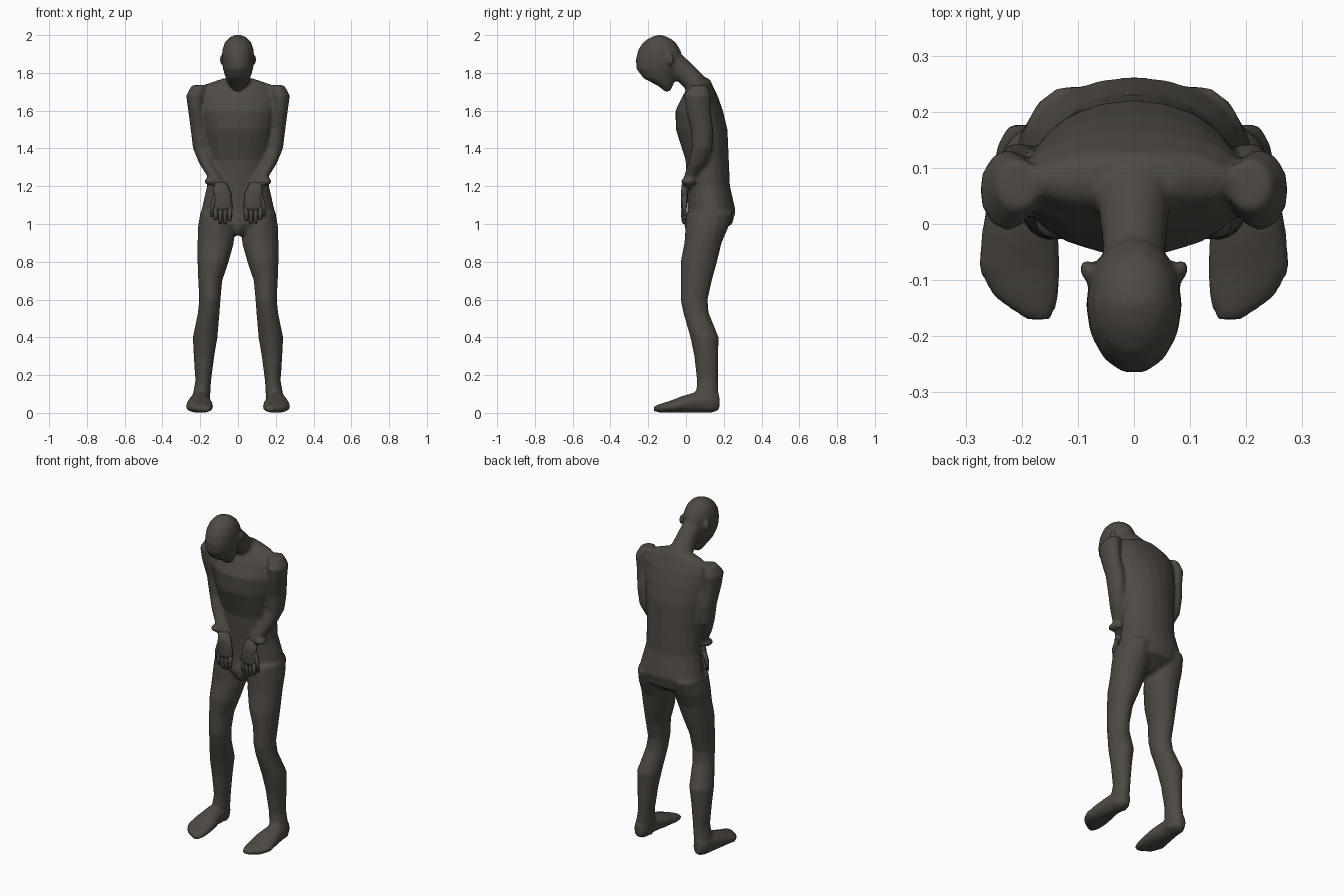
import bpy, bmesh, math
from mathutils import Vector, Matrix

dark = bpy.data.materials.new("dark_bronze")
dark.diffuse_color = (0.075, 0.067, 0.056, 1)


def tube(bm, rings, v=(0, 1, 0), side=1, n=14):
    """Loft closed ellipses (x, y, z, half_width, half_depth); v is the depth direction."""
    v = Vector(v).normalized()
    loops = []
    for x, y, z, a, b in rings:
        loop = []
        for i in range(n):
            t = 2 * math.pi * i / n
            p = Vector((x + a * math.cos(t), y, z)) + v * b * math.sin(t)
            p.x *= side
            loop.append(bm.verts.new(p))
        loops.append(loop)
    for l0, l1 in zip(loops, loops[1:]):
        for i in range(n):
            j = (i + 1) % n
            bm.faces.new((l0[i], l0[j], l1[j], l1[i]))
    bm.faces.new(loops[0])
    bm.faces.new(loops[-1])


def blob(bm, c, r):
    m = Matrix.Translation(c) @ Matrix.Diagonal((*r, 1))
    bmesh.ops.create_uvsphere(bm, u_segments=12, v_segments=8, radius=1, matrix=m)


def finish(bm, name):
    bmesh.ops.recalc_face_normals(bm, faces=bm.faces)
    me = bpy.data.meshes.new(name)
    bm.to_mesh(me)
    bm.free()
    me.materials.append(dark)
    for p in me.polygons:
        p.use_smooth = True
    ob = bpy.data.objects.new(name, me)
    bpy.context.collection.objects.link(ob)
    return ob


body = bmesh.new()

# torso
tube(body, [(0, .09, .94, .06, .06), (0, .12, 1.0, .19, .125), (0, .135, 1.07, .195, .128),
            (0, .12, 1.2, .165, .113), (0, .112, 1.34, .165, .115), (0, .083, 1.5, .19, .137),
            (0, .07, 1.6, .205, .126), (0, .075, 1.68, .205, .092), (0, .08, 1.74, .17, .058),
            (0, .08, 1.77, .08, .045)], n=20)
blob(body, (0, .03, 1.0), (.036, .04, .065))

# neck, leaning forward
tube(body, [(0, .10, 1.68, .085, .06), (0, .065, 1.73, .068, .06),
            (0, -.025, 1.82, .058, .06), (0, -.08, 1.87, .055, .06)], v=(0, .7, .7))

# bowed head: z, front, back, half width
head = [(1.70, -.112, -.085, .022), (1.73, -.145, -.07, .045), (1.77, -.225, -.055, .065),
        (1.82, -.264, -.03, .08), (1.87, -.268, -.02, .086), (1.92, -.256, -.027, .084),
        (1.96, -.23, -.052, .071), (1.985, -.195, -.085, .05), (2.0, -.155, -.125, .02)]
tube(body, [(0, (f + b) / 2, z, w, (b - f) / 2) for z, f, b, w in head])

for s in (1, -1):
    # ear
    blob(body, (s * .086, -.08, 1.87), (.011, .018, .032))
    # arm bent towards the front of the waist
    tube(body, [(.205, .07, 1.735, .04, .045), (.225, .06, 1.68, .05, .072),
                (.22, .065, 1.6, .044, .066), (.206, .085, 1.5, .045, .06),
                (.193, .085, 1.4, .046, .055), (.164, .06, 1.32, .042, .05),
                (.125, .025, 1.25, .037, .037), (.095, .0, 1.19, .035, .02)], side=s)
    # wrist flare
    blob(body, (s * .147, .012, 1.225), (.033, .042, .02))
    # leg
    tube(body, [(.115, .125, 1.06, .085, .125), (.116, .11, .98, .097, .115),
                (.118, .09, .9, .097, .1), (.132, .068, .8, .083, .098),
                (.147, .055, .7, .064, .083), (.149, .043, .6, .057, .073),
                (.155, .053, .53, .058, .068), (.174, .098, .4, .066, .076),
                (.18, .107, .3, .055, .064), (.184, .114, .17, .042, .057),
                (.195, .112, .08, .048, .06), (.197, .11, .02, .048, .062)], side=s)
    # foot
    tube(body, [(.198, .177, .055, .025, .04), (.198, .14, .06, .046, .06),
                (.205, .05, .055, .056, .055), (.203, -.02, .045, .07, .045),
                (.204, -.08, .033, .075, .033), (.192, -.13, .025, .06, .025),
                (.17, -.17, .022, .025, .014)], v=(0, 0, 1), side=s)

# fuse the body parts into one smooth skin
ob = finish(body, "body")
rm = ob.modifiers.new("fuse", 'REMESH')
rm.mode = 'VOXEL'
rm.voxel_size = .01
rm.use_smooth_shade = True
sm = ob.modifiers.new("soften", 'SMOOTH')
sm.factor = .5
sm.iterations = 4

# hands hanging in front of the hips
for s, name in ((1, "left_hand"), (-1, "right_hand")):
    bm = bmesh.new()
    tube(bm, [(.095, .0, 1.22, .034, .022), (.082, -.008, 1.16, .047, .02),
              (.079, -.011, 1.09, .05, .016), (.08, -.011, 1.07, .046, .012)], side=s)
    for k, tip in enumerate((1.015, 1.0, 1.003, 1.02)):
        x = .042 + .025 * k
        tube(bm, [(x, -.011, 1.09, .012, .013), (x + .002, -.015, 1.05, .012, .012),
                  (x + .002, -.012, tip + .01, .01, .01), (x + .002, -.01, tip, .005, .005)], side=s, n=8)
    tube(bm, [(.115, -.005, 1.16, .014, .014), (.135, -.008, 1.1, .012, .012),
              (.138, -.006, 1.04, .008, .008)], side=s, n=8)
    finish(bm, name)
